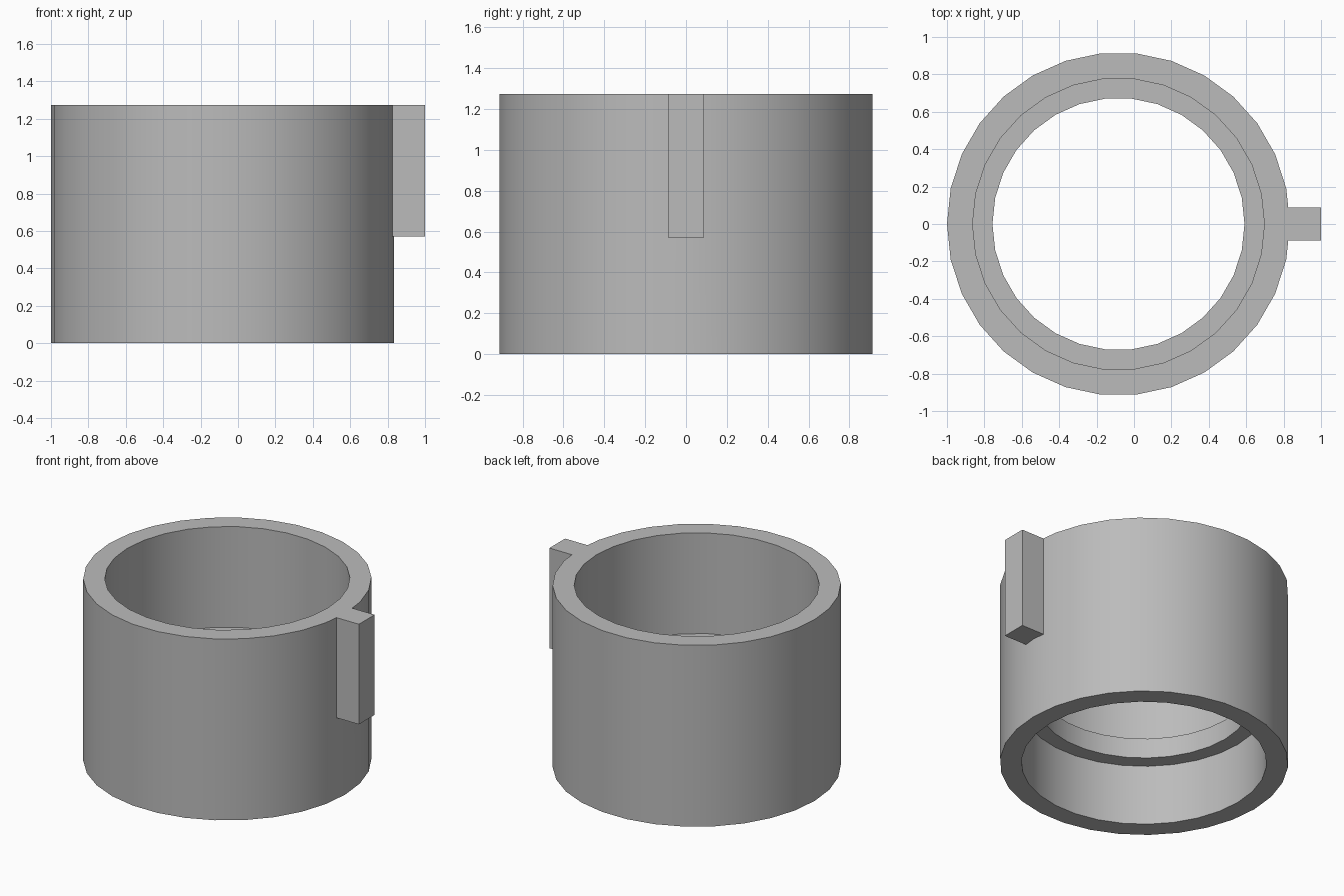
import bpy, bmesh
from math import radians
from mathutils import Matrix, Vector

old = bpy.data.objects.get("Cube")
if old:
    bpy.data.objects.remove(old, do_unlink=True)

AXIS_X, HEIGHT, SIDES = -0.083, 1.273, 30

grey = bpy.data.materials.new("plain grey")
grey.use_nodes = True
colour = (0.5, 0.5, 0.5, 1)
grey.diffuse_color = colour
grey.node_tree.nodes["Principled BSDF"].inputs["Base Color"].default_value = colour


def make_object(name, bm):
    bmesh.ops.recalc_face_normals(bm, faces=bm.faces)
    mesh = bpy.data.meshes.new(name)
    bm.to_mesh(mesh)
    bm.free()
    mesh.materials.append(grey)
    obj = bpy.data.objects.new(name, mesh)
    bpy.context.collection.objects.link(obj)
    return obj


# Sleeve: wall section with an inner ledge, turned around the axis
section = [(0.917, 0), (0.917, HEIGHT), (0.78, HEIGHT), (0.78, 0.566),
           (0.674, 0.566), (0.674, 0.425), (0.78, 0.425), (0.78, 0)]
bm = bmesh.new()
points = [bm.verts.new((AXIS_X + r, 0, z)) for r, z in section]
edges = [bm.edges.new((p, points[i - 1])) for i, p in enumerate(points)]
bmesh.ops.spin(bm, geom=points + edges, cent=(AXIS_X, 0, 0), axis=(0, 0, 1),
               angle=radians(360), steps=SIDES)
bmesh.ops.remove_doubles(bm, verts=bm.verts, dist=0.001)
sleeve = make_object("sleeve", bm)

# Key: upright rib on the left side, rooted inside the wall
low, high = Vector((0.77, -0.087, 0.57)), Vector((1, 0.087, HEIGHT))
bm = bmesh.new()
bmesh.ops.create_cube(bm, size=1, matrix=Matrix.Translation((low + high) / 2)
                      @ Matrix.Diagonal((*(high - low), 1)))
key = make_object("key_cutter", bm)
key.hide_render = True
key.hide_viewport = True

# Join the key to the sleeve, then remove the helper
union = sleeve.modifiers.new("join key", "BOOLEAN")
union.operation = "UNION"
union.solver = "EXACT"
union.object = key
bpy.ops.object.select_all(action="DESELECT")
sleeve.select_set(True)
bpy.context.view_layer.objects.active = sleeve
bpy.ops.object.modifier_apply(modifier=union.name)
bpy.data.objects.remove(key, do_unlink=True)

bpy.ops.object.shade_smooth_by_angle(angle=radians(30))
